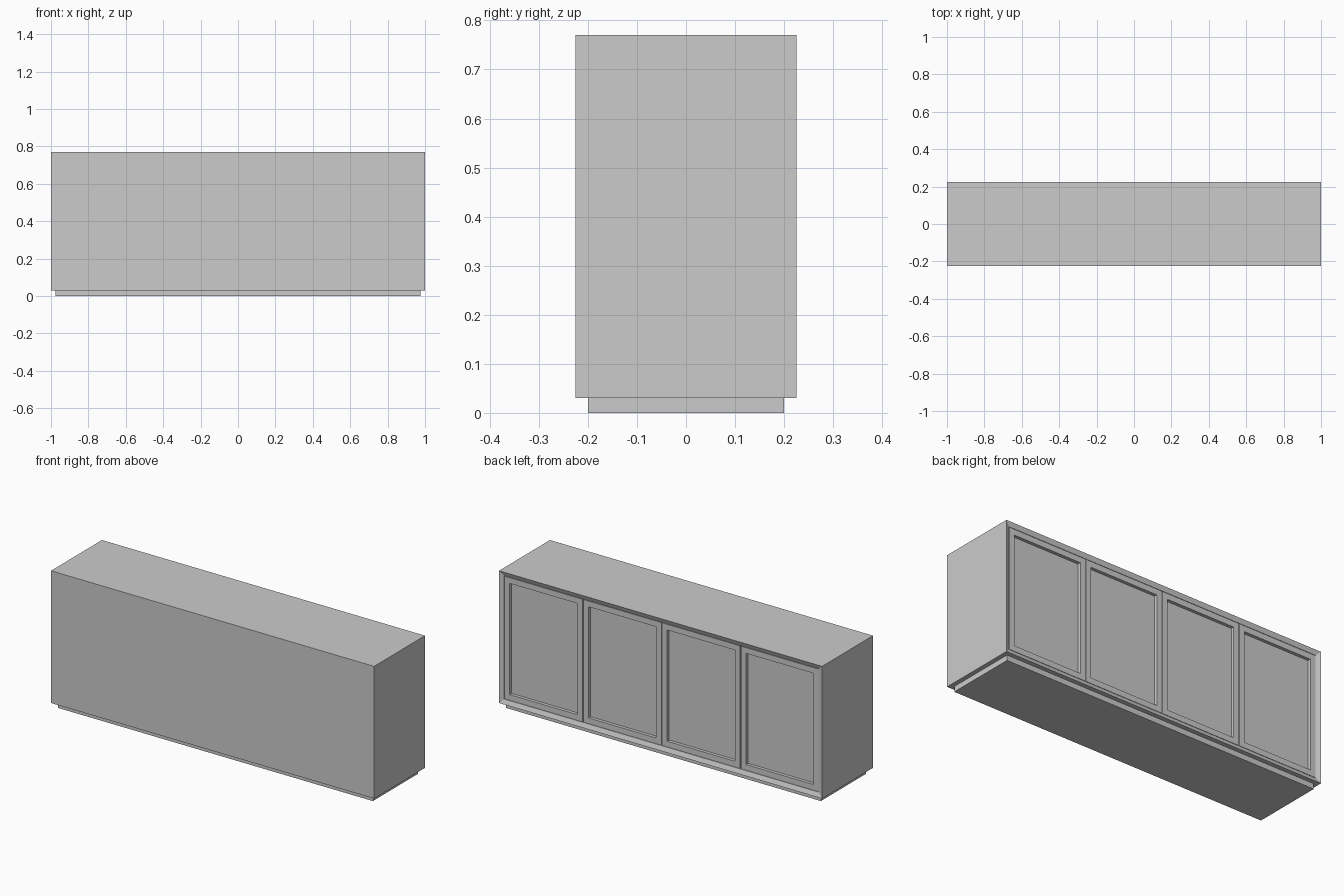
import bpy, bmesh
from mathutils import Vector, Matrix

if "Cube" in bpy.data.objects:
    bpy.data.objects.remove(bpy.data.objects["Cube"])


def carved_box(name, lo, hi, steps=()):
    """Box from lo to hi; each step (border, depth) insets the door-side face and pushes it in."""
    lo, hi = Vector(lo), Vector(hi)
    bm = bmesh.new()
    bmesh.ops.create_cube(bm, size=1, matrix=Matrix.Translation((lo + hi) / 2) @ Matrix.Diagonal((*(hi - lo), 1)))
    bm.normal_update()
    face = max(bm.faces, key=lambda f: f.calc_center_median().y)
    for border, depth in steps:
        bmesh.ops.inset_individual(bm, faces=[face], thickness=border, use_even_offset=True)
        bmesh.ops.translate(bm, verts=list(face.verts), vec=(0, -depth, 0))
        bm.normal_update()
    mesh = bpy.data.meshes.new(name)
    bm.to_mesh(mesh)
    bm.free()
    obj = bpy.data.objects.new(name, mesh)
    bpy.context.collection.objects.link(obj)
    return obj


FRAME, SLOPE, POCKET = 0.025, 0.01, 0.022
Z0, Z1, BACK = 0.03, 0.77, 0.225

# Recessed plinth
carved_box("plinth", (-0.975, -0.2, 0), (0.975, 0.2, Z0))

# Cabinet body: bevelled picture frame, then a pocket holding the doors
carved_box("cabinet_body", (-1, -BACK, Z0), (1, BACK, Z1), [(FRAME, SLOPE), (0, POCKET)])

# Four framed doors with sunken panels and narrow gaps between them
width = (2 - 2 * FRAME) / 4
gap = 0.002
for i in range(4):
    x = -1 + FRAME + i * width
    carved_box(f"door_{i + 1}",
               (x + gap, BACK - SLOPE - POCKET, Z0 + FRAME + gap),
               (x + width - gap, BACK - SLOPE, Z1 - FRAME - gap),
               [(0.032, 0), (0, 0.018)])
